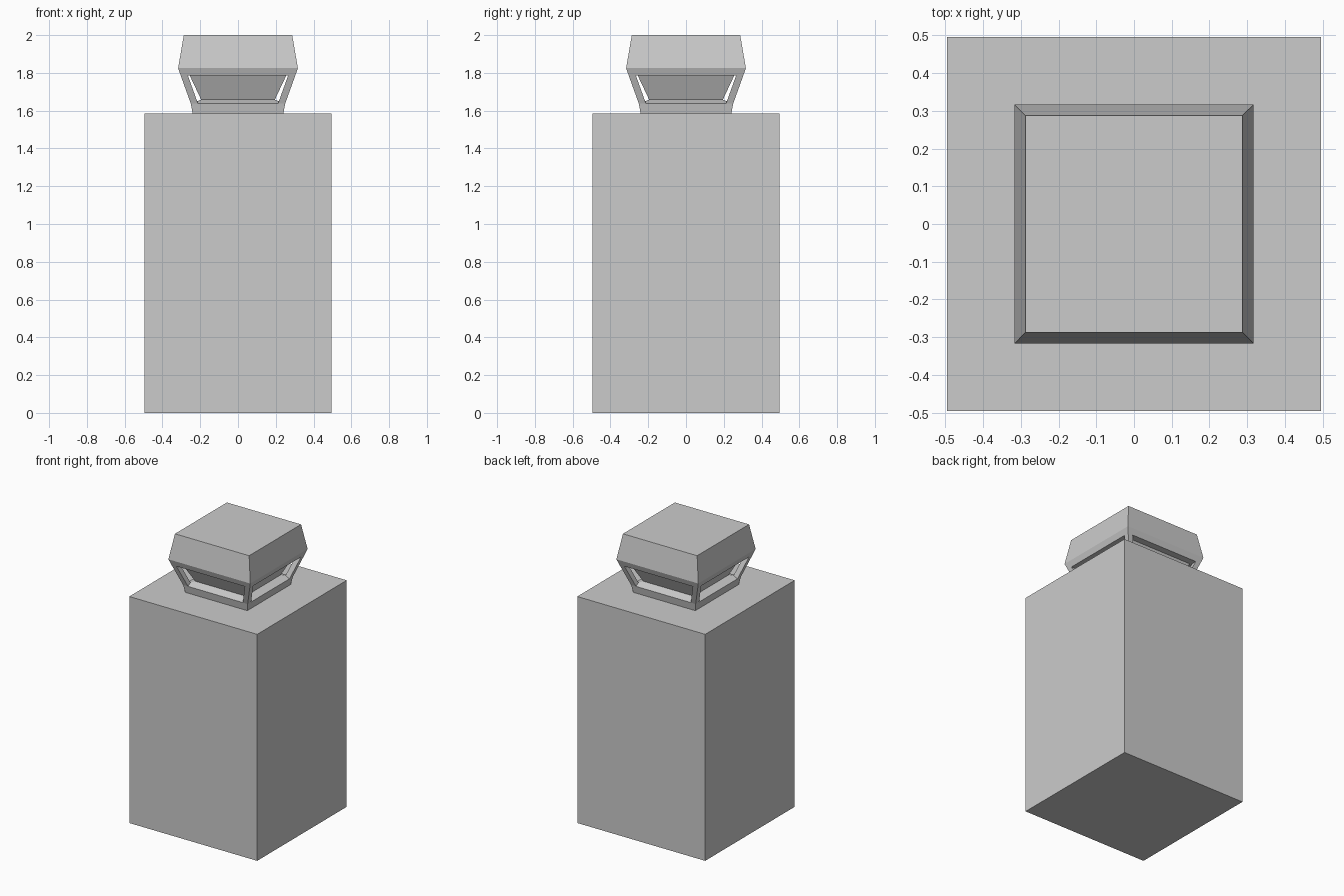
import bpy, bmesh

if "Cube" in bpy.data.objects:
    bpy.data.objects.remove(bpy.data.objects["Cube"])


def loft(name, rings):
    """Closed solid through square rings, each (cx, cy, half_size, z)."""
    bm = bmesh.new()
    loops = []
    for cx, cy, h, z in rings:
        loops.append([bm.verts.new((cx + sx * h, cy + sy * h, z))
                      for sx, sy in ((-1, -1), (1, -1), (1, 1), (-1, 1))])
    bm.faces.new(loops[0][::-1])
    bm.faces.new(loops[-1])
    for a, b in zip(loops, loops[1:]):
        for i in range(4):
            j = (i + 1) % 4
            bm.faces.new((a[i], a[j], b[j], b[i]))
    bmesh.ops.recalc_face_normals(bm, faces=bm.faces)
    mesh = bpy.data.meshes.new(name)
    bm.to_mesh(mesh)
    bm.free()
    ob = bpy.data.objects.new(name, mesh)
    bpy.context.collection.objects.link(ob)
    return ob


def centred(name, profile):
    return loft(name, [(0, 0, h, z) for h, z in profile])


# Main block
centred("body", [(0.495, 0), (0.495, 1.585)])

# Flared collar with sloping ledge, and the recessed core above it
centred("collar", [(0.24, 1.585), (0.25, 1.638), (0.195, 1.658)])
centred("recessed_core", [(0.195, 1.658), (0.255, 1.785)])

# Flared cap with tapered upper sides
centred("cap", [(0.303, 1.785), (0.317, 1.825), (0.287, 2.0)])

# Slanted corner posts linking collar and cap
w = 0.019
for sx, side in ((-1, "left"), (1, "right")):
    for sy, end in ((-1, "front"), (1, "back")):
        rings = [(sx * (r - w), sy * (r - w), w, z)
                 for r, z in ((0.25, 1.638), (0.303, 1.785))]
        loft(f"corner_post_{end}_{side}", rings)
